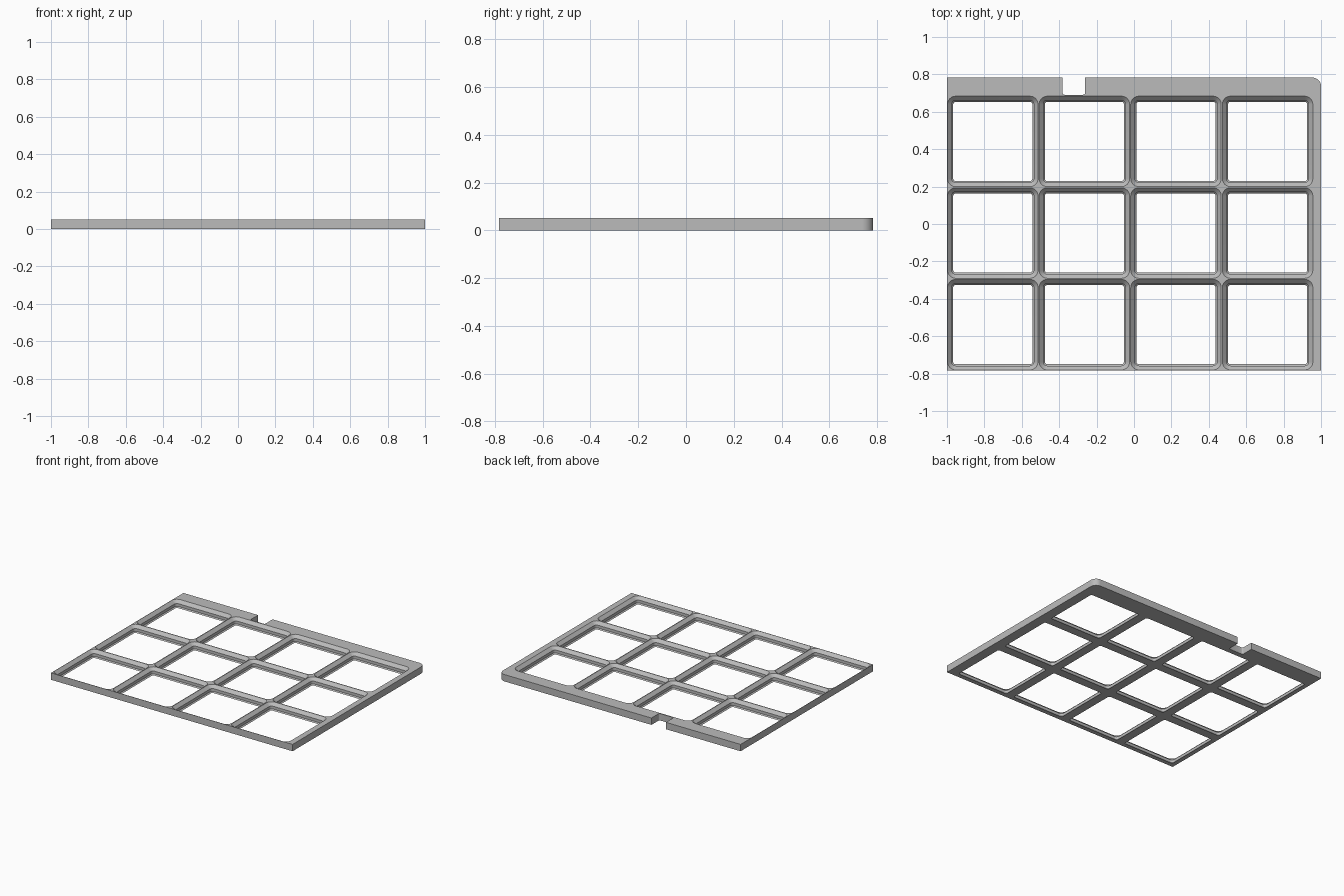
import bpy
import bmesh
from math import cos, sin, pi, radians

cube = bpy.data.objects.get("Cube")
if cube:
    bpy.data.objects.remove(cube, do_unlink=True)

MM = 2 / 171.5                 # model units per millimetre
PITCH = 42 * MM
HEIGHT = 4.4 * MM
HALF_Y = 0.783
COLS, ROWS = 4, 3

grey = bpy.data.materials.new("plain grey")
grey.use_nodes = True
colour = (0.5, 0.5, 0.5, 1)
grey.diffuse_color = colour
grey.node_tree.nodes["Principled BSDF"].inputs["Base Color"].default_value = colour


def arc(cx, cy, r, start, end, steps=8):
    """Points on a circular arc, angles in degrees."""
    return [(cx + r * cos(radians(start + (end - start) * i / steps)),
             cy + r * sin(radians(start + (end - start) * i / steps)))
            for i in range(steps + 1)]


def rounded_square(cx, cy, half, r):
    pts = []
    for k, (sx, sy) in enumerate([(1, 1), (-1, 1), (-1, -1), (1, -1)]):
        pts += arc(cx + sx * (half - r), cy + sy * (half - r), r, 90 * k, 90 * k + 90)
    return pts


def loft(bm, rings):
    """Closed solid through (points, z) rings, bottom to top."""
    loops = [[bm.verts.new((x, y, z)) for x, y in pts] for pts, z in rings]
    n = len(loops[0])
    for a, b in zip(loops, loops[1:]):
        for i in range(n):
            j = (i + 1) % n
            bm.faces.new((a[i], a[j], b[j], b[i]))
    bm.faces.new(loops[0][::-1])
    bm.faces.new(loops[-1])


def make_object(name, bm):
    bmesh.ops.recalc_face_normals(bm, faces=bm.faces)
    mesh = bpy.data.meshes.new(name)
    bm.to_mesh(mesh)
    bm.free()
    mesh.materials.append(grey)
    obj = bpy.data.objects.new(name, mesh)
    bpy.context.collection.objects.link(obj)
    return obj


# Plate outline: one rounded back corner and a notch in the back edge
n_left, n_right, n_floor, n_r = -0.382, -0.262, 0.691, 0.01
corner = 4 * MM
outline = [(-1, -HALF_Y), (1, -HALF_Y)]
outline += arc(1 - corner, HALF_Y - corner, corner, 0, 90, 12)
outline += [(n_right, HALF_Y)]
outline += arc(n_right - n_r, n_floor + n_r, n_r, 0, -90, 4)
outline += arc(n_left + n_r, n_floor + n_r, n_r, -90, -180, 4)
outline += [(n_left, HALF_Y), (-1, HALF_Y)]

bm = bmesh.new()
loft(bm, [(outline, 0), (outline, HEIGHT)])
plate = make_object("grid_baseplate", bm)

# Pocket cutters: (inset in mm, height in mm), chamfer - wall - chamfer
profile = [(2.85, -1), (2.85, 0), (2.15, 0.7), (2.15, 2.5), (0.25, 4.4), (0.25, 6)]
bm = bmesh.new()
for col in range(COLS):
    for row in range(ROWS):
        cx = -1 + PITCH * (col + 0.5)
        cy = -HALF_Y + PITCH * (row + 0.5)
        loft(bm, [(rounded_square(cx, cy, PITCH / 2 - inset * MM, (4 - inset) * MM), z * MM)
                  for inset, z in profile])
cutter = make_object("pocket_cutter", bm)
cutter.hide_render = True

# Cut the pockets and keep the result
cut = plate.modifiers.new("pockets", 'BOOLEAN')
cut.operation = 'DIFFERENCE'
cut.solver = 'EXACT'
cut.object = cutter
bpy.ops.object.select_all(action='DESELECT')
plate.select_set(True)
bpy.context.view_layer.objects.active = plate
bpy.ops.object.modifier_apply(modifier=cut.name)
bpy.data.objects.remove(cutter, do_unlink=True)

bpy.ops.object.shade_smooth_by_angle(angle=radians(30))
